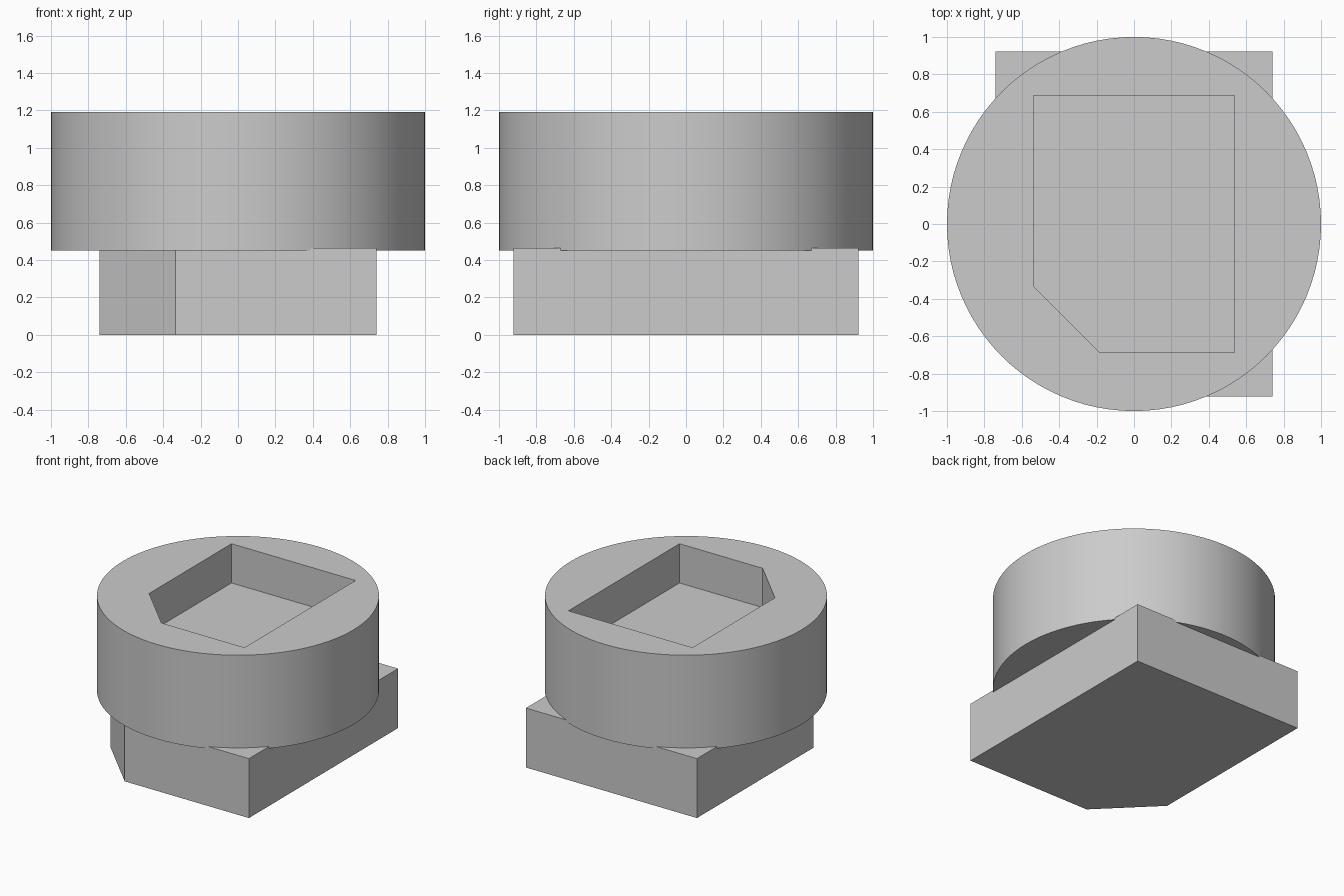
import bpy
import bmesh
from math import radians

cube = bpy.data.objects.get("Cube")
if cube:
    bpy.data.objects.remove(cube, do_unlink=True)

# Single grey material
grey = bpy.data.materials.new("plain grey")
grey.use_nodes = True
colour = (0.6, 0.6, 0.6, 1)
grey.diffuse_color = colour
for node in grey.node_tree.nodes:
    if node.type == "BSDF_PRINCIPLED":
        node.inputs["Base Color"].default_value = colour


def make_object(name, bm):
    bmesh.ops.recalc_face_normals(bm, faces=bm.faces)
    mesh = bpy.data.meshes.new(name)
    bm.to_mesh(mesh)
    bm.free()
    mesh.materials.append(grey)
    obj = bpy.data.objects.new(name, mesh)
    bpy.context.collection.objects.link(obj)
    return obj


def clipped_block(name, x, y, clip, z0, z1):
    """Rectangular block with its front right corner cut at 45 degrees."""
    outline = [(x, -y), (x, y), (-x, y), (-x, clip - y), (clip - x, -y)]
    bm = bmesh.new()
    face = bm.faces.new([bm.verts.new((px, py, z0)) for px, py in outline])
    result = bmesh.ops.extrude_face_region(bm, geom=[face])
    top = [v for v in result["geom"] if isinstance(v, bmesh.types.BMVert)]
    bmesh.ops.translate(bm, verts=top, vec=(0, 0, z1 - z0))
    return make_object(name, bm)


# Base block
clipped_block("base_block", 0.74, 0.922, 0.405, 0, 0.465)

# Round head
bottom, top = 0.45, 1.19
bm = bmesh.new()
bmesh.ops.create_cone(bm, cap_ends=True, segments=96, radius1=1, radius2=1,
                      depth=top - bottom)
bmesh.ops.translate(bm, verts=bm.verts, vec=(0, 0, (top + bottom) / 2))
head = make_object("round_head", bm)

# Clipped pocket sunk into the top of the head
cutter = clipped_block("pocket_cutter", 0.537, 0.687, 0.355, 0.883, top + 0.2)
cutter.hide_render = True
cut = head.modifiers.new("pocket", "BOOLEAN")
cut.operation = "DIFFERENCE"
cut.solver = "EXACT"
cut.object = cutter
bpy.ops.object.select_all(action="DESELECT")
head.select_set(True)
bpy.context.view_layer.objects.active = head
bpy.ops.object.modifier_apply(modifier=cut.name)
bpy.data.objects.remove(cutter, do_unlink=True)
bpy.ops.object.shade_smooth_by_angle(angle=radians(30))
